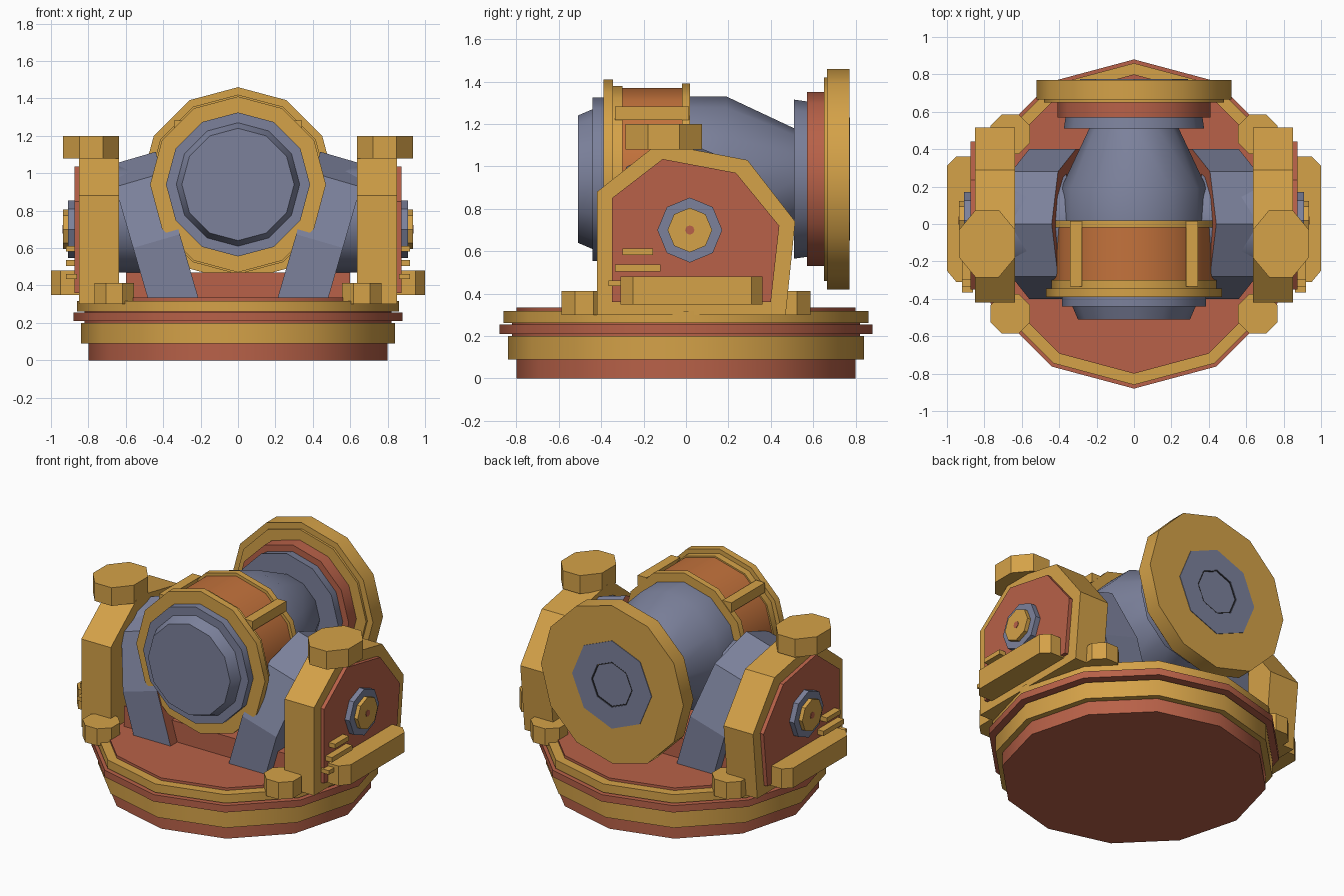
import bpy, bmesh, math
from mathutils import Vector

if "Cube" in bpy.data.objects:
    bpy.data.objects.remove(bpy.data.objects["Cube"])


def material(name, rgb):
    m = bpy.data.materials.new(name)
    m.diffuse_color = (*rgb, 1)
    m.use_nodes = True
    m.node_tree.nodes["Principled BSDF"].inputs["Base Color"].default_value = m.diffuse_color
    return m


GOLD = material("gold", (0.66, 0.36, 0.065))
RED = material("brick_red", (0.48, 0.12, 0.065))
GREY = material("blue_grey", (0.20, 0.22, 0.33))
ORANGE = material("orange", (0.55, 0.17, 0.045))
DARK = material("dark_bore", (0.03, 0.03, 0.035))
AXIS_Z = 0.94  # height of the barrel axis


def finish(name, bm, mat, smooth=False):
    bmesh.ops.recalc_face_normals(bm, faces=bm.faces)
    me = bpy.data.meshes.new(name)
    bm.to_mesh(me)
    bm.free()
    me.materials.append(mat)
    if smooth:
        for p in me.polygons:
            p.use_smooth = True
        me.set_sharp_from_angle(angle=math.radians(35))
    ob = bpy.data.objects.new(name, me)
    bpy.context.collection.objects.link(ob)
    return ob


def loft(name, rings, mat, smooth=False):
    """Skin between matching rings and cap both ends."""
    bm = bmesh.new()
    loops = [[bm.verts.new(p) for p in ring] for ring in rings]
    n = len(loops[0])
    for a, b in zip(loops, loops[1:]):
        for i in range(n):
            j = (i + 1) % n
            bm.faces.new((a[i], a[j], b[j], b[i]))
    bm.faces.new(loops[0])
    bm.faces.new(loops[-1])
    return finish(name, bm, mat, smooth)


def turned(name, profile, mat, axis="z", center=(0, 0, 0), n=12, smooth=True, phase=0.0):
    """Turn (position, radius) pairs about an axis."""
    rings = []
    for t, r in profile:
        ring = []
        for i in range(n):
            a = 2 * math.pi * i / n + phase
            c, s = r * math.cos(a), r * math.sin(a)
            p = {"x": (t, c, s), "y": (c, t, s), "z": (c, s, t)}[axis]
            ring.append(Vector(center) + Vector(p))
        rings.append(ring)
    return loft(name, rings, mat, smooth)


def barrel(name, profile, mat, n=12, smooth=True):
    return turned(name, profile, mat, "y", (0, 0, AXIS_Z), n, smooth)


def extrude_x(name, outline, x0, x1, mat):
    return loft(name, [[(x, y, z) for y, z in outline] for x in (x0, x1)], mat)


def box(name, x0, x1, y0, y1, z0, z1, mat):
    return extrude_x(name, [(y0, z0), (y1, z0), (y1, z1), (y0, z1)], x0, x1, mat)


def mirrored(ob):
    """Copy a part to the other side."""
    bm = bmesh.new()
    bm.from_mesh(ob.data)
    for v in bm.verts:
        v.co.x *= -1
    bmesh.ops.reverse_faces(bm, faces=bm.faces)
    me = ob.data.copy()
    bm.to_mesh(me)
    bm.free()
    twin = bpy.data.objects.new(ob.name + "_left", me)
    bpy.context.collection.objects.link(twin)


# Stepped round base
turned("base_foot", [(0, 0.80), (0.10, 0.80)], RED)
turned("base_band", [(0.09, 0.84), (0.20, 0.84)], GOLD)
turned("base_neck", [(0.19, 0.82), (0.27, 0.82)], RED)
turned("base_lip", [(0.21, 0.88), (0.255, 0.88)], RED)
turned("base_rim", [(0.262, 0.86), (0.318, 0.86)], GOLD)
turned("deck", [(0.30, 0.80), (0.335, 0.80)], RED)
box("pedestal", -0.60, 0.60, -0.33, 0.33, 0.32, 0.47, RED)

# Barrel, front to back
barrel("muzzle", [(-0.51, 0.30), (-0.44, 0.33), (-0.44, 0.385), (-0.30, 0.385)], GREY)
barrel("front_ring", [(-0.39, 0.47), (-0.345, 0.47)], GOLD)
barrel("front_collar", [(-0.35, 0.44), (-0.30, 0.44)], GOLD)
barrel("drum", [(-0.305, 0.43), (0, 0.43)], ORANGE)
barrel("drum_ring", [(-0.02, 0.45), (0.02, 0.45)], GOLD)
barrel("barrel_body", [(0.01, 0.39), (0.19, 0.39), (0.52, 0.235)], GREY)
barrel("rear_collar", [(0.51, 0.375), (0.58, 0.365)], GREY)
barrel("rear_red_ring", [(0.57, 0.41), (0.66, 0.41)], RED)
barrel("flange_step", [(0.65, 0.48), (0.68, 0.48)], GOLD)
barrel("rear_flange", [(0.665, 0.52), (0.77, 0.52), (0.77, 0.15), (0.69, 0.15)], GOLD)
barrel("rear_face", [(0.769, 0.15), (0.769, 0.29), (0.774, 0.29), (0.774, 0.15),
                     (0.695, 0.15)], GREY, n=8, smooth=False)
barrel("bore", [(0.693, 0.148), (0.773, 0.148), (0.773, 0.142), (0.696, 0.142)],
       DARK, n=8, smooth=False)

# Four clamp bars around the drum
for sx in (-1, 1):
    for sz in (-1, 1):
        x, z = sx * 0.31, AXIS_Z + sz * 0.31
        box("clamp_bar", x - 0.032, x + 0.032, -0.335, 0.015, z - 0.032, z + 0.032, GOLD)

side = []

# Yoke uprights with an inset outer panel
side.append(extrude_x("yoke", [(-0.42, 0.30), (-0.42, 0.88), (-0.13, 1.11), (0.29, 1.03),
                               (0.515, 0.74), (0.47, 0.30)], 0.635, 0.85, GOLD))
side.append(extrude_x("yoke_panel", [(-0.35, 0.36), (-0.35, 0.85), (-0.11, 1.035), (0.235, 0.97),
                                     (0.44, 0.72), (0.40, 0.36)], 0.84, 0.875, RED))

# Tilted inner bracket, with a red inner face
half = [(0, 0), (0.28, 0.12), (0.40, 0.46), (0.40, 0.85)]
outline = half + [(-y, d) for y, d in reversed(half[1:])]
rings = [[(0.44 - 0.28 * d + 0.96 * t, y, 1.115 - 0.96 * d - 0.28 * t) for y, d in outline]
         for t in (0, 0.26)]
bracket = loft("bracket", rings, GREY)
bracket.data.materials.append(RED)
for p in bracket.data.polygons:
    if p.normal.x < -0.9:
        p.material_index = 1
side.append(bracket)
side.append(turned("trunnion", [(0.36, 0.29), (0.65, 0.29)], GREY, "x", (0, 0, 0.76)))

# Axle hub
hub = (0, 0.018, 0.70)
side.append(turned("hub_washer", [(0.86, 0.153), (0.91, 0.153)], GREY, "x", hub, 8, False))
side.append(turned("hub_nut", [(0.90, 0.105), (0.935, 0.105)], GOLD, "x", hub, 8, False))
side.append(turned("hub_pin", [(0.93, 0.022), (0.938, 0.022)], RED, "x", hub, 8, False))

# Octagonal cap on top of the yoke, and lugs at its feet
cap = turned("yoke_cap", [(1.08, 0.195), (1.20, 0.195)], GOLD, n=8, smooth=False,
             phase=math.pi / 8)
for v in cap.data.vertices:
    v.co.x = v.co.x * 0.83 + 0.785
    v.co.y -= 0.105
side.append(cap)
for y in (-0.48, 0.48):
    side.append(turned("foot_lug", [(0.30, 0.115), (0.412, 0.115)], GOLD, "z",
                       (0.662, y, 0), 8, False, math.pi / 8))

# Chamfered side rail and small vent slats
rail = [(0.80, -0.31), (0.95, -0.31), (1.0, -0.25), (1.0, 0.31), (0.95, 0.36), (0.80, 0.36)]
side.append(loft("side_rail", [[(x, y, z) for x, y in rail] for z in (0.35, 0.48)], GOLD))
for y0, y1, z0, z1 in ((-0.30, -0.155, 0.582, 0.612), (-0.335, -0.12, 0.505, 0.537),
                       (-0.365, -0.30, 0.435, 0.462)):
    side.append(box("vent_slat", 0.86, 0.92, y0, y1, z0, z1, GOLD))

for ob in side:
    mirrored(ob)
